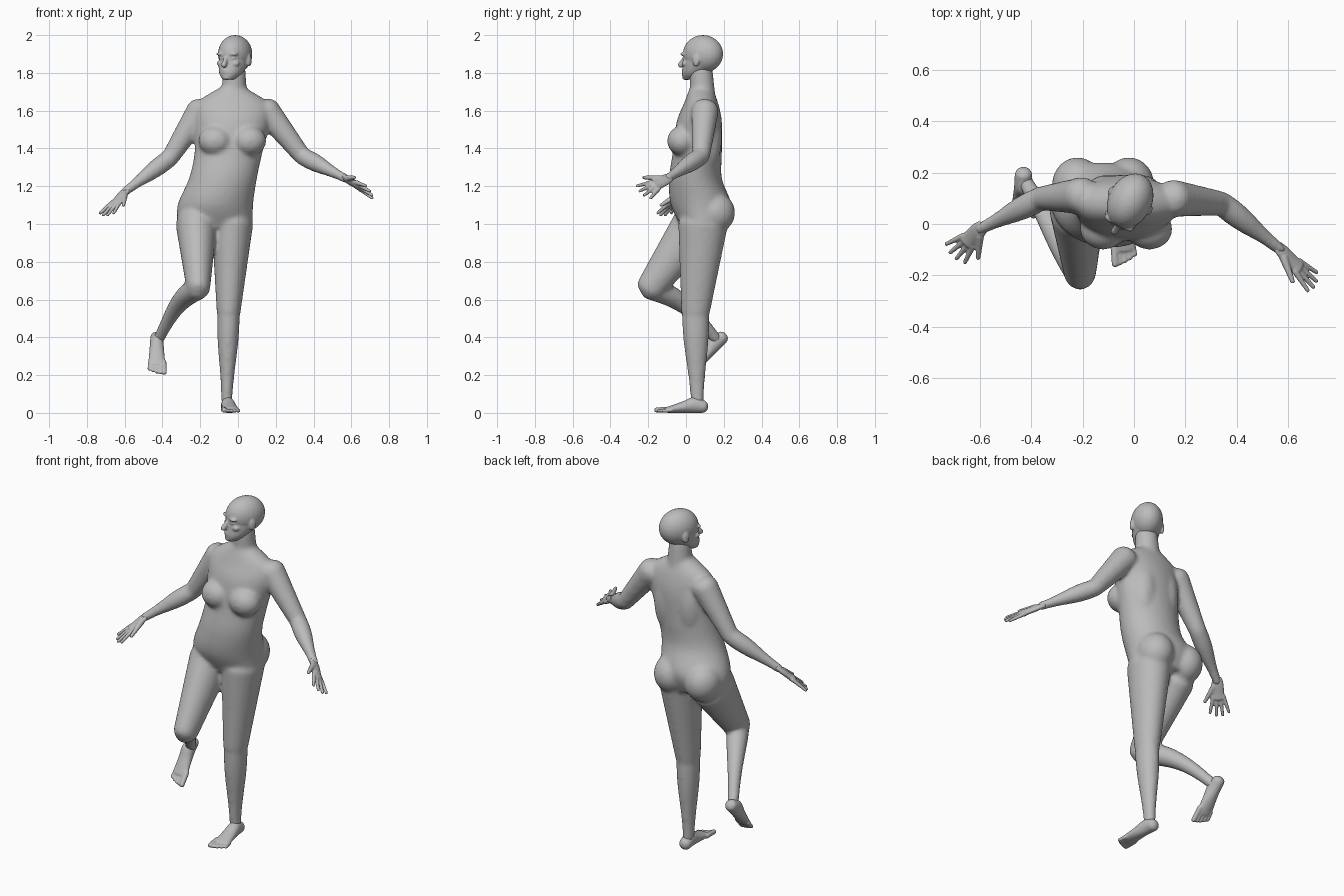
import bpy, bmesh
from math import sin, cos, pi, radians
from mathutils import Vector, Matrix

if "Cube" in bpy.data.objects:
    bpy.data.objects.remove(bpy.data.objects["Cube"], do_unlink=True)

clay = bpy.data.materials.new("grey_clay")
clay.use_nodes = True
GREY = (.5, .5, .5, 1)
clay.diffuse_color = GREY
clay.node_tree.nodes["Principled BSDF"].inputs["Base Color"].default_value = GREY

# Joints of the pose
left_shoulder, right_shoulder = Vector((.15, .1, 1.6)), Vector((-.2, .11, 1.6))
left_elbow, right_elbow = Vector((.34, .08, 1.36)), Vector((-.36, .1, 1.35))
left_wrist, right_wrist = Vector((.57, -.1, 1.24)), Vector((-.6, -.02, 1.17))
left_knuckle, right_knuckle = Vector((.64, -.17, 1.2)), Vector((-.65, -.07, 1.11))
left_hip, right_hip = Vector((-.03, .09, 1)), Vector((-.22, .06, 1))
left_knee, right_knee = Vector((-.05, .05, .53)), Vector((-.21, -.19, .66))
left_ankle, right_ankle = Vector((-.06, .06, .05)), Vector((-.42, .16, .39))
left_heel, right_heel = Vector((-.06, .11, 0)), Vector((-.43, .23, .39))


def spline(rings, steps):
    """Catmull-Rom interpolation of ring values."""
    smooth = []
    last = len(rings) - 1
    for i in range(last):
        before, start, end, after = (Vector(rings[min(max(j, 0), last)]) for j in range(i - 1, i + 3))
        for step in range(steps):
            t = step / steps
            smooth.append(start + t / 2 * (end - before + t * (
                2 * before - 5 * start + 4 * end - after + t * (3 * (start - end) + after - before))))
    return smooth + [Vector(rings[-1])]


def loft(bm, rings, side=(1, 0, 0), axis=None, steps=5, dome=.0, sides=24):
    """Closed tube through rings of (x, y, z, width, depth); dome rounds both ends."""
    rings = spline(rings, steps)
    points = [Vector(ring[:3]) for ring in rings]
    sections = []
    for i, ring in enumerate(rings):
        ahead, behind = points[min(i + 1, len(points) - 1)], points[max(i - 1, 0)]
        tangent = Vector(axis) if axis else ahead - behind
        sections.append((points[i], ring[3], ring[4], tangent.normalized()))

    def rounded(section, sign):
        centre, width, depth, tangent = section
        reach = min(width, depth) * dome * sign
        return [(centre + tangent * reach * sin(q), width * cos(q), depth * cos(q), tangent)
                for q in (.5, 1, 1.4)]

    if dome:
        sections = rounded(sections[0], -1)[::-1] + sections + rounded(sections[-1], 1)
    loops = []
    for centre, width, depth, tangent in sections:
        across = Vector(side)
        across = (across - tangent * across.dot(tangent)).normalized()
        normal = tangent.cross(across)
        angles = [2 * pi * k / sides for k in range(sides)]
        loops.append([bm.verts.new(centre + across * width * cos(q) + normal * depth * sin(q))
                      for q in angles])
    for lower, upper in zip(loops, loops[1:]):
        for k in range(sides):
            following = (k + 1) % sides
            bm.faces.new((lower[k], lower[following], upper[following], upper[k]))
    bm.faces.new(loops[0][::-1])
    bm.faces.new(loops[-1])


def limb(bm, start, end, start_radius, end_radius, depth=1.0, muscle=.0, bow=.0, side=(1, 0, 0)):
    """Tapered limb between two joints; muscle swells its first half, bow lifts its middle."""
    rings = []
    for step in range(13):
        t = step / 12
        radius = start_radius + (end_radius - start_radius) * t + muscle * (sin(pi * t) + sin(2 * pi * t))
        centre = start.lerp(end, t) + Vector((0, 0, bow * sin(pi * t)))
        rings.append((*centre, radius, radius * depth))
    loft(bm, rings, side=side, steps=1, dome=.8)


def ball(bm, centre, size):
    bmesh.ops.create_uvsphere(bm, u_segments=24, v_segments=16, radius=1,
                              matrix=Matrix.Translation(centre) @ Matrix.Diagonal((*size, 1)))


def finish(bm, name, voxel, softness):
    """Fuse the overlapping shapes into one smooth skin."""
    bmesh.ops.recalc_face_normals(bm, faces=bm.faces)
    mesh = bpy.data.meshes.new(name)
    bm.to_mesh(mesh)
    bm.free()
    mesh.materials.append(clay)
    part = bpy.data.objects.new(name, mesh)
    bpy.context.collection.objects.link(part)
    fuse = part.modifiers.new("fuse", 'REMESH')
    fuse.mode, fuse.voxel_size, fuse.use_smooth_shade = 'VOXEL', voxel, True
    soften = part.modifiers.new("soften", 'SMOOTH')
    soften.factor, soften.iterations = .5, softness


# Torso from hips to collar, then neck
body = bmesh.new()
loft(body, [(-.12, .09, .98, .2, .11), (-.12, .08, 1.1, .2, .16), (-.08, .05, 1.24, .18, .14),
            (-.05, .06, 1.38, .18, .13), (-.03, .07, 1.54, .2, .12), (-.03, .08, 1.64, .19, .09),
            (-.03, .08, 1.72, .07, .06)], axis=(0, 0, 1), sides=36)
limb(body, Vector((-.02, .09, 1.64)), Vector((-.02, .08, 1.82)), .07, .06)
for s in (-1, 1):
    ball(body, (s * .09 - .03, -.02, 1.44), (.09, .08, .08))    # chest
    ball(body, (s * .07 - .04, .12, 1.46), (.08, .07, .18))     # back
    ball(body, (s * .1 - .12, .15, 1.06), (.1, .11, .11))       # seat

# Legs
limb(body, left_hip, left_knee, .11, .063, depth=1.2)
limb(body, left_knee, left_ankle, .06, .028, depth=1.2, muscle=.003)
limb(body, right_hip, right_knee, .11, .063, depth=1.2)
limb(body, right_knee, right_ankle, .06, .03, muscle=.003, bow=.05)

# Arms
for shoulder, elbow, wrist in ((left_shoulder, left_elbow, left_wrist),
                               (right_shoulder, right_elbow, right_wrist)):
    limb(body, shoulder, elbow, .073, .047)
    limb(body, elbow, wrist, .047, .024, muscle=.004)
finish(body, "body", .011, 8)


def hand(name, wrist, knuckle, across):
    """Flat palm, four fanned fingers from index to little, and a thumb."""
    bm = bmesh.new()
    along = (knuckle - wrist).normalized()
    across = Vector(across)
    across = (across - along * across.dot(along)).normalized()
    limb(bm, wrist - along * .02, knuckle, .026, .036, depth=.5, muscle=.002, side=across)
    for i in range(4):
        place = 1.5 - i
        root = knuckle + across * place * .018 - along * .01
        tip = knuckle + across * place * .034 + along * (.1 - .008 * place ** 2)
        limb(bm, root, tip, .012, .008, side=across)
    thumb_root = wrist.lerp(knuckle, .25) + across * .018
    thumb_tip = wrist + along * .11 + across * .075
    limb(bm, thumb_root, thumb_tip, .017, .009, side=across)
    finish(bm, name, .0045, 2)


hand("left_hand", left_wrist, left_knuckle, (-.2, -.7, .5))
hand("right_hand", right_wrist, right_knuckle, (.6, -.6, 0))


def foot(name, heel, forward, up, big_toe_side):
    """Foot along local y, resting its sole on local z = 0."""
    bm = bmesh.new()
    profile = ((.02, .034, .034), (.07, .042, .036), (.13, .03, .04), (.21, .016, .047))
    loft(bm, [(0, along, height, width, height) for along, height, width in profile],
         axis=(0, 1, 0), dome=.8)
    for i in range(5):
        across = big_toe_side * (.036 - .018 * i)
        radius = .015 if i == 0 else .011
        limb(bm, Vector((across, .19, radius * 1.3)),
             Vector((across * 1.1, .265 - .003 * i * (i + 1) / 2, radius)), radius, radius * .9)
    forward = Vector(forward).normalized()
    right = forward.cross(Vector(up)).normalized()
    frame = Matrix((right, forward, right.cross(forward))).transposed().to_4x4()
    bm.transform(Matrix.Translation(heel) @ frame)
    finish(bm, name, .005, 3)


foot("left_foot", left_heel, (.1, -1, 0), (0, 0, 1), 1)
foot("right_foot", right_heel, (0, -.7, -.7), (0, -.7, .7), -1)

# Head: cranium and jaw, then features, then turned to the side
head = bmesh.new()
ball(head, (0, 0, 1.9), (.085, .112, .1))
loft(head, [(0, -.08, 1.765, .03, .034), (0, -.05, 1.8, .06, .07), (0, -.01, 1.86, .077, .1),
            (0, 0, 1.93, .075, .1)], axis=(0, 0, 1))
limb(head, Vector((0, -.1, 1.89)), Vector((0, -.134, 1.84)), .009, .015)    # nose
ball(head, (0, -.1, 1.777), (.025, .02, .016))                              # chin
for z in (1.802, 1.813):
    ball(head, (0, -.11, z), (.022, .012, .006))                            # lips
for s in (-1, 1):
    ball(head, (s * .034, -.096, 1.9), (.03, .015, .01))                    # brow
    ball(head, (s * .033, -.09, 1.877), (.016, .014, .009))                 # eye
    ball(head, (s * .04, -.08, 1.85), (.026, .022, .018))                   # cheek
    ball(head, (s * .084, 0, 1.866), (.01, .02, .033))                      # ear
head.transform(Matrix.Translation((-.015, .09, 0)) @ Matrix.Rotation(radians(-27), 4, 'Z'))
finish(head, "head", .0055, 3)
